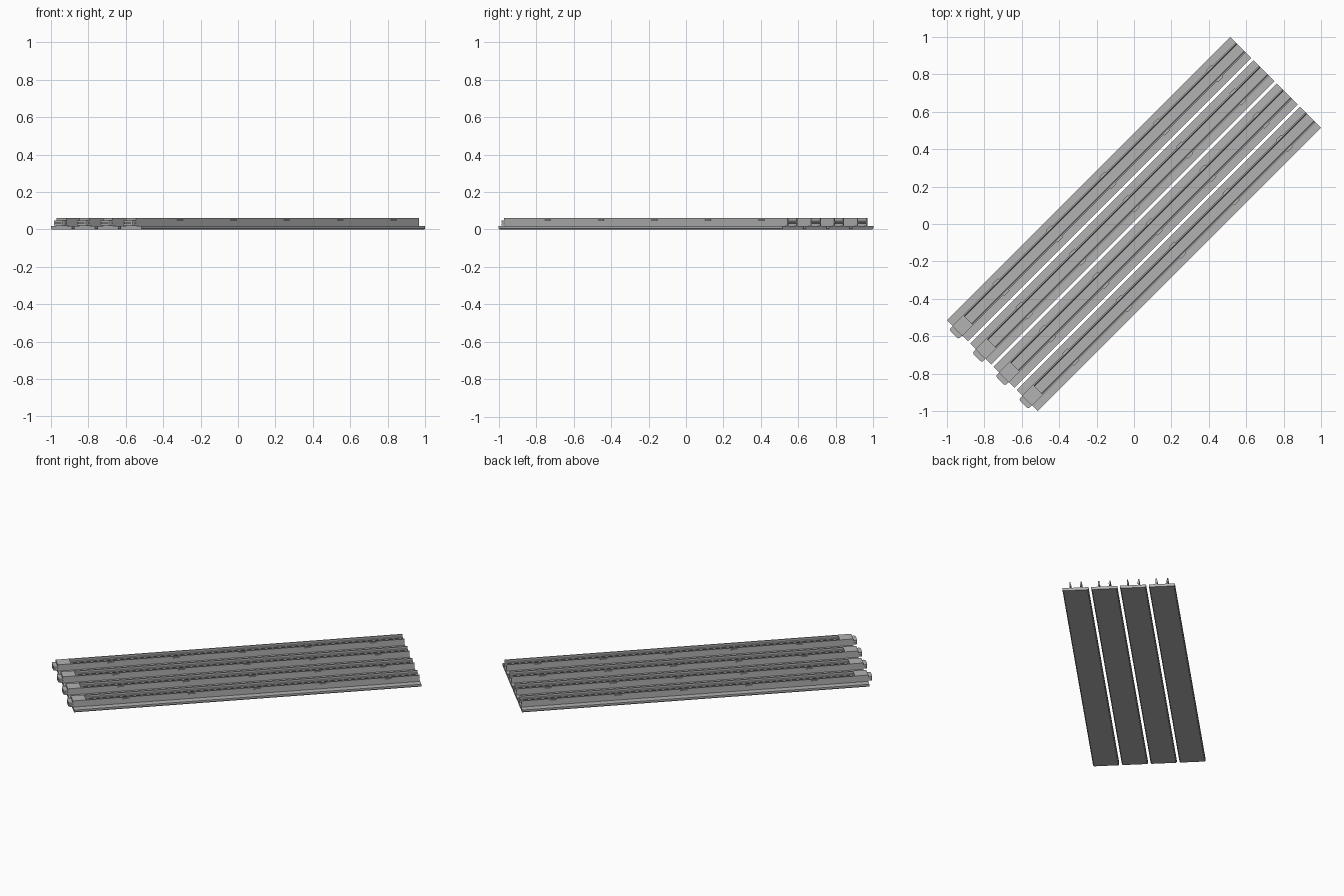
import bpy, bmesh, math
from mathutils import Matrix

if "Cube" in bpy.data.objects:
    bpy.data.objects.remove(bpy.data.objects["Cube"])

LENGTH = 2.143          # length of every strip
PITCH = 0.1757          # spacing between strips
HALF = LENGTH / 2
TURN = Matrix.Rotation(math.radians(45), 4, 'Z')   # strips lie on the diagonal


def material(name, value):
    m = bpy.data.materials.new(name)
    m.diffuse_color = (value, value, value, 1)
    m.use_nodes = True
    m.node_tree.nodes["Principled BSDF"].inputs["Base Color"].default_value = m.diffuse_color
    return m


GREY = material("metal_grey", 0.45)


def finish(name, bm, mat):
    bmesh.ops.recalc_face_normals(bm, faces=bm.faces)
    bm.transform(TURN)
    me = bpy.data.meshes.new(name)
    bm.to_mesh(me)
    bm.free()
    me.materials.append(mat)
    ob = bpy.data.objects.new(name, me)
    bpy.context.collection.objects.link(ob)


def extrude(name, profile, x0, x1, mat=GREY):
    """Sweep a (y, z) profile along the strip."""
    bm = bmesh.new()
    face = bm.faces.new([bm.verts.new((x0, y, z)) for y, z in profile])
    new = bmesh.ops.extrude_face_region(bm, geom=[face])["geom"]
    bmesh.ops.translate(bm, vec=(x1 - x0, 0, 0),
                        verts=[g for g in new if isinstance(g, bmesh.types.BMVert)])
    finish(name, bm, mat)


def box(name, x, y, z, mat=GREY):
    extrude(name, [(y[0], z[0]), (y[1], z[0]), (y[1], z[1]), (y[0], z[1])], *x, mat)


def plug(name, c):
    """Connector with rounded outer corners, drawn in plan."""
    w, x0, x1, r = 0.036, -HALF - 0.027, -HALF + 0.02, 0.010
    plan = [(x1, c - w), (x1, c + w), (x0 + r, c + w), (x0 + r * .3, c + w - r * .3),
            (x0, c + w - r), (x0, c - w + r), (x0 + r * .3, c - w + r * .3), (x0 + r, c - w)]
    for z0, z1 in ((0.021, 0.031), (0.037, 0.047)):
        bm = bmesh.new()
        face = bm.faces.new([bm.verts.new((x, y, z0)) for x, y in plan])
        new = bmesh.ops.extrude_face_region(bm, geom=[face])["geom"]
        bmesh.ops.translate(bm, vec=(0, 0, z1 - z0),
                            verts=[g for g in new if isinstance(g, bmesh.types.BMVert)])
        finish(name, bm, GREY)
    box(name + "_core", (x0 + 0.006, x1), (c - w + 0.005, c + w - 0.005), (0.031, 0.037))


for i in range(4):
    c = (1.5 - i) * PITCH
    # base plate with chamfered lower edges
    base = [(-0.074, 0), (0.074, 0), (0.0795, 0.006), (0.0795, 0.018),
            (-0.0795, 0.018), (-0.0795, 0.006)]
    extrude("base_plate", [(c + y, z) for y, z in base], -HALF, HALF)

    # channel walls with a retaining ridge on the inside, and clips outside
    wall = [(0.038, 0.017), (0.038, 0.060), (0.031, 0.060), (0.031, 0.046),
            (0.027, 0.042), (0.027, 0.036), (0.031, 0.032), (0.031, 0.017)]
    for s in (-1, 1):
        extrude("channel_wall", [(c + s * y, z) for y, z in wall], -HALF, HALF - 0.003)
        for k in range(5):
            x = -0.742 + k * 0.404
            y = sorted((c + s * 0.037, c + s * 0.045))
            box("wall_clip", (x - 0.02, x + 0.02), y, (0.047, 0.054))

    # closed block and connector at one end
    box("end_block", (-HALF - 0.001, -0.99), (c - 0.0375, c + 0.0375), (0.017, 0.0605))
    plug("end_connector", c)
